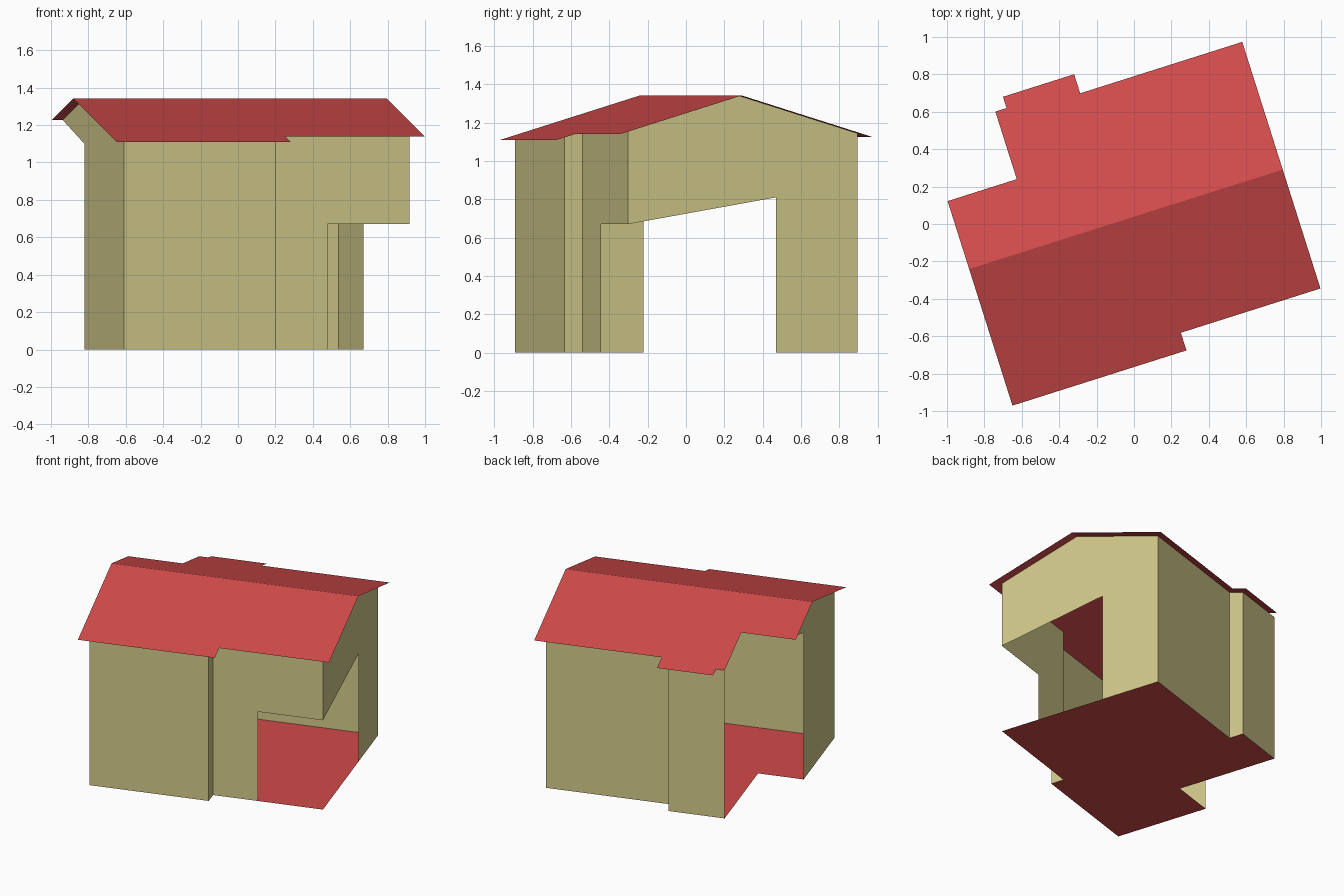
import bpy
import math

cube = bpy.data.objects.get("Cube")
if cube:
    bpy.data.objects.remove(cube, do_unlink=True)

TURN = math.radians(17.6)      # the house stands turned on its plot
RIDGE_Y, RIDGE_Z, PITCH = 0.037, 1.342, 0.303
LEFT, RIGHT = -0.85, 0.783     # gable planes
FRONT, PORCH_FRONT = -0.666, -0.567
BACK, BAY_BACK = 0.69, 0.797
EAVE = 0.063                   # roof overhang


def material(name, rgb):
    mat = bpy.data.materials.new(name)
    mat.use_nodes = True
    mat.diffuse_color = (*rgb, 1)
    mat.node_tree.nodes["Principled BSDF"].inputs["Base Color"].default_value = (*rgb, 1)
    return mat


tan = material("tan plaster", (0.645, 0.584, 0.258))
red = material("brick red", (0.645, 0.07, 0.07))


def roof_z(y):
    return RIDGE_Z - PITCH * abs(y - RIDGE_Y)


def sheet(name, mat, *polygons):
    """Flat faces; a point given without z lies on the roof surface."""
    verts, faces = [], []
    for poly in polygons:
        start = len(verts)
        verts += [p if len(p) == 3 else (*p, roof_z(p[1])) for p in poly]
        faces.append(range(start, len(verts)))
    mesh = bpy.data.meshes.new(name)
    mesh.from_pydata(verts, [], [tuple(f) for f in faces])
    mesh.materials.append(mat)
    obj = bpy.data.objects.new(name, mesh)
    obj.rotation_euler.z = TURN
    bpy.context.collection.objects.link(obj)
    return obj


def wall(p, q):
    """Upright wall from the ground to the roof."""
    return [(*p, 0), (*q, 0), q, p]


# Corners that several parts share
BAY_L, BAY_R = -0.525, -0.126
STEP = 0.0
PORCH_L, PORCH_END, LINTEL = 0.321, 0.245, 0.67
CORNER_BACK = 0.418            # eave line over the open back corner

# Front walls, with the porch lintel cut into the stepped-back half
sheet("front_wall", tan,
      wall((LEFT, FRONT), (STEP, FRONT)),
      wall((STEP, FRONT), (STEP, PORCH_FRONT)))
sheet("porch_front_wall", tan, [
    (STEP, PORCH_FRONT, 0), (PORCH_L, PORCH_FRONT, 0),
    (PORCH_L, PORCH_FRONT, LINTEL), (RIGHT, PORCH_FRONT, LINTEL),
    (RIGHT, PORCH_FRONT), (STEP, PORCH_FRONT)])

# Gable over the porch, with a sloping soffit line
sheet("porch_gable_wall", tan, [
    (RIGHT, PORCH_FRONT, LINTEL), (RIGHT, PORCH_END, 0.81),
    (RIGHT, PORCH_END, 0), (RIGHT, BACK, 0), (RIGHT, BACK),
    (RIGHT, RIDGE_Y), (RIGHT, PORCH_FRONT)])

# Back wall and its projecting bay
sheet("back_wall", tan, wall((RIGHT, BACK), (BAY_R, BACK)))
sheet("back_bay_wall", tan,
      wall((BAY_R, BACK), (BAY_R, BAY_BACK)),
      wall((BAY_R, BAY_BACK), (BAY_L, BAY_BACK)))

# Gable beside the open back corner
sheet("corner_gable_wall", tan, [
    (LEFT, FRONT, 0), (LEFT, FRONT), (LEFT, RIDGE_Y),
    (LEFT, CORNER_BACK), (LEFT, RIDGE_Y, 1.10), (LEFT, RIDGE_Y, 0)])

# Floor follows the walls and closes the underside
floor_outline = [
    (LEFT, FRONT), (STEP, FRONT), (STEP, PORCH_FRONT), (RIGHT, PORCH_FRONT),
    (RIGHT, BACK), (BAY_R, BACK), (BAY_R, BAY_BACK), (BAY_L, BAY_BACK),
    (BAY_L, RIDGE_Y), (LEFT, RIDGE_Y)]
sheet("floor", red, [(x, y, 0) for x, y in reversed(floor_outline)])

# Roof slopes with stepped eaves
rl, rr = LEFT - EAVE, RIGHT + EAVE
sheet("front_roof", red, [
    (rl, FRONT - EAVE), (STEP + EAVE, FRONT - EAVE),
    (STEP + EAVE, PORCH_FRONT - EAVE), (rr, PORCH_FRONT - EAVE),
    (rr, RIDGE_Y), (rl, RIDGE_Y)])
sheet("back_roof", red, [
    (rl, RIDGE_Y), (rr, RIDGE_Y), (rr, BACK + EAVE),
    (BAY_R + EAVE, BACK + EAVE), (BAY_R + EAVE, BAY_BACK + EAVE),
    (BAY_L + EAVE, BAY_BACK + EAVE), (BAY_L + EAVE, BAY_BACK),
    (BAY_L, BAY_BACK), (BAY_L, CORNER_BACK), (rl, CORNER_BACK)])
